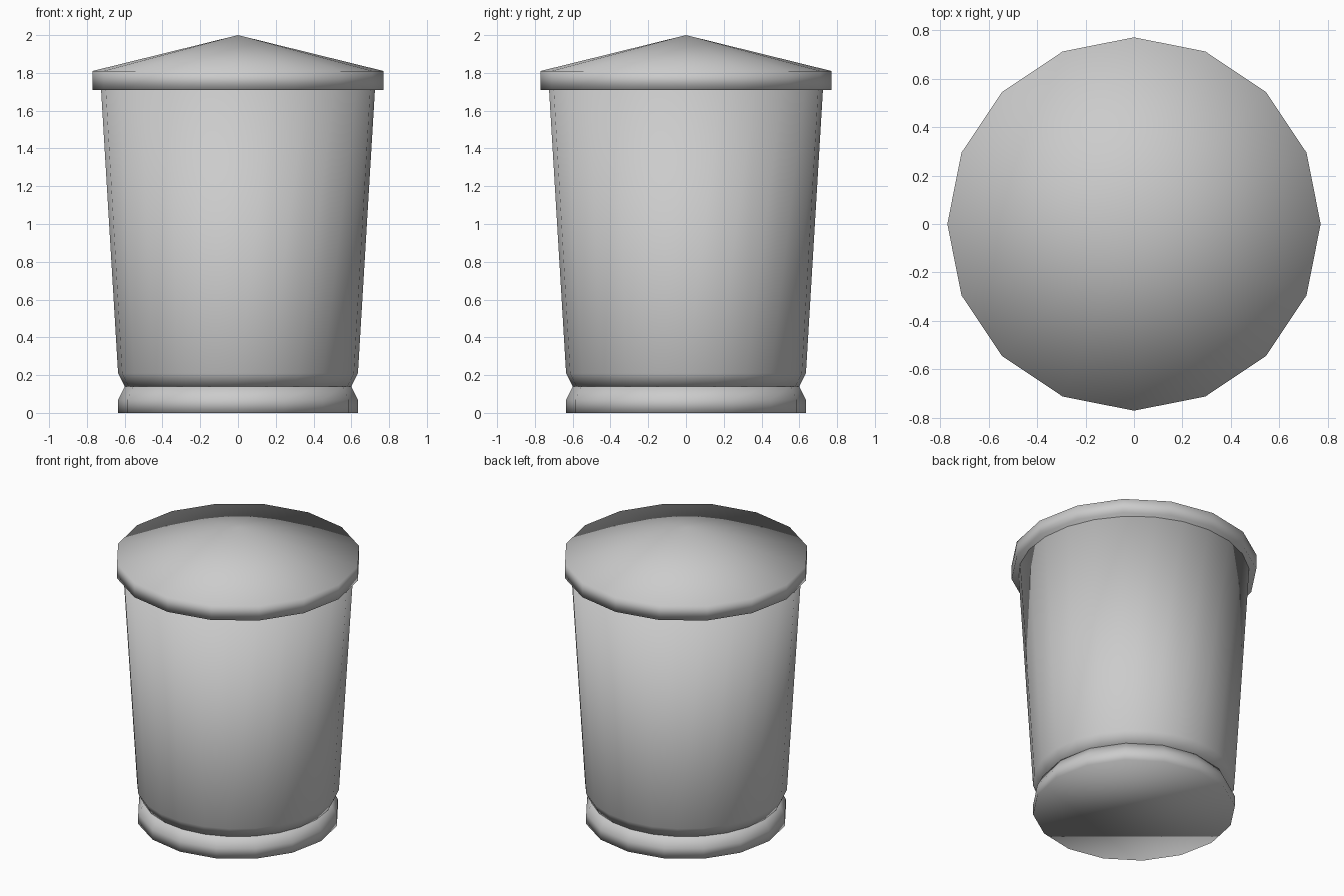
import bpy, bmesh
from math import cos, sin, tau

if "Cube" in bpy.data.objects:
    bpy.data.objects.remove(bpy.data.objects["Cube"])


def lathe(name, profile, sides):
    """Turn a (radius, height) profile around z; close open ends with flat caps."""
    bm = bmesh.new()
    rings = []
    for r, z in profile:
        if r == 0:
            rings.append([bm.verts.new((0, 0, z))])
        else:
            rings.append([bm.verts.new((r * cos(tau * i / sides), r * sin(tau * i / sides), z))
                          for i in range(sides)])
    for low, high in zip(rings, rings[1:]):
        for i in range(sides):
            j = (i + 1) % sides
            if len(high) == 1:
                bm.faces.new((low[i], low[j], high[0]))
            else:
                bm.faces.new((low[i], low[j], high[j], high[i]))
    for ring in (rings[0], rings[-1]):
        if len(ring) > 1:
            bm.faces.new(ring)
    bmesh.ops.recalc_face_normals(bm, faces=bm.faces)
    for f in bm.faces:
        f.smooth = True
    mesh = bpy.data.meshes.new(name)
    bm.to_mesh(mesh)
    bm.free()
    obj = bpy.data.objects.new(name, mesh)
    bpy.context.collection.objects.link(obj)
    return obj


# Foot ring at the bottom
lathe("foot", [(0.635, 0), (0.635, 0.07), (0.60, 0.14)], 16)

# Tapered bin body, pinched in where it meets the foot
lathe("body", [(0.60, 0.14), (0.635, 0.21), (0.725, 1.71)], 24)

# Shallow conical lid with a short vertical rim
lathe("lid", [(0.77, 1.71), (0.77, 1.81), (0, 2.0)], 16)
